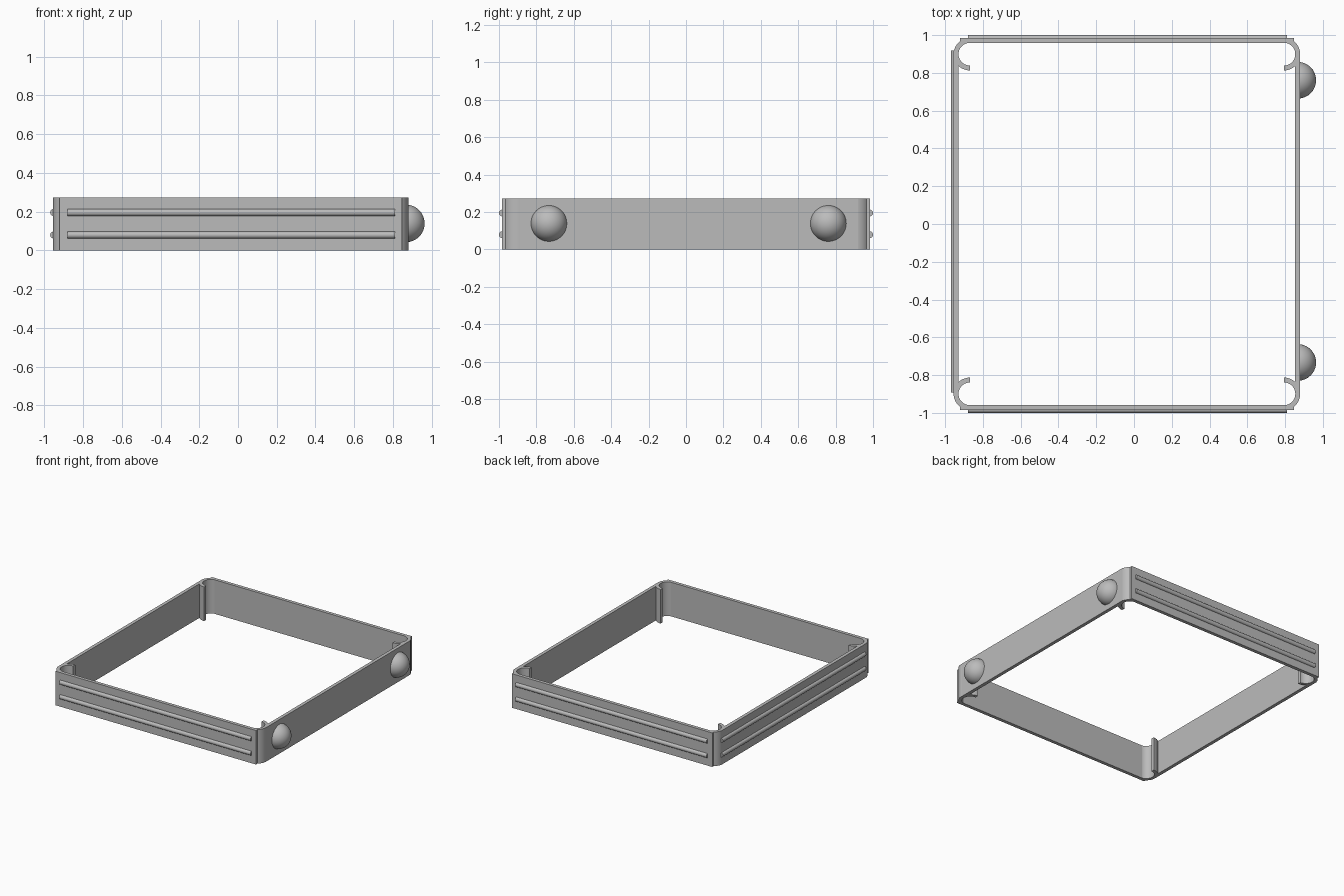
import bpy, bmesh, math
from mathutils import Vector, Matrix

if "Cube" in bpy.data.objects:
    bpy.data.objects.remove(bpy.data.objects["Cube"])

H = 0.272                      # frame height
XL, XR, Y = -0.955, 0.88, 0.985  # outer faces of the walls
T = 0.027                      # wall thickness
RO, RI = 0.086, 0.06           # corner curl radii
YC = 0.014                     # offset of the side parts along y

grey = bpy.data.materials.new("satin grey")
grey.diffuse_color = (0.5, 0.5, 0.5, 1)
grey.use_nodes = True
grey.node_tree.nodes["Principled BSDF"].inputs["Base Color"].default_value = grey.diffuse_color


def finish(name, bm, smooth=True):
    bmesh.ops.recalc_face_normals(bm, faces=bm.faces[:])
    me = bpy.data.meshes.new(name)
    bm.to_mesh(me)
    bm.free()
    me.materials.append(grey)
    ob = bpy.data.objects.new(name, me)
    bpy.context.collection.objects.link(ob)
    if smooth:
        bpy.context.view_layer.objects.active = ob
        ob.select_set(True)
        bpy.ops.object.shade_smooth_by_angle(angle=math.radians(35))
        ob.select_set(False)
    return ob


def box(name, x0, x1, y0, y1):
    bm = bmesh.new()
    bmesh.ops.create_cube(bm, size=1)
    bmesh.ops.scale(bm, vec=(x1 - x0, y1 - y0, H), verts=bm.verts)
    bmesh.ops.translate(bm, vec=((x0 + x1) / 2, (y0 + y1) / 2, H / 2), verts=bm.verts)
    finish(name, bm, False)


def curl(name, cx, cy, sx, sy):
    """Half-round strip that joins two walls and hooks back inside."""
    n = 24
    angles = [math.pi / 2 + math.pi * i / n for i in range(n + 1)]
    ring = [(RO, a) for a in angles] + [(RI, a) for a in reversed(angles)]
    bm = bmesh.new()
    vs = [bm.verts.new((cx - sx * r * math.cos(a), cy + sy * r * math.sin(a), 0))
          for r, a in ring]
    face = bm.faces.new(vs)
    ext = bmesh.ops.extrude_face_region(bm, geom=[face])
    bmesh.ops.translate(bm, vec=(0, 0, H),
                        verts=[v for v in ext["geom"] if isinstance(v, bmesh.types.BMVert)])
    finish(name, bm)


def rib(name, centre, length, axis):
    bm = bmesh.new()
    rot = Matrix.Rotation(math.pi / 2, 4, 'Y' if axis == 'x' else 'X')
    bmesh.ops.create_cone(bm, cap_ends=True, segments=24, radius1=0.018, radius2=0.018,
                          depth=length, matrix=Matrix.Translation(Vector(centre)) @ rot)
    finish(name, bm)


# Walls
box("front_wall", -0.922, 0.848, -Y, -Y + T)
box("back_wall", -0.922, 0.848, Y - T, Y)
box("left_wall", XL, XL + T, YC - 0.905, YC + 0.905)
box("right_wall", XR - T, XR, YC - 0.905, YC + 0.905)

# Curled corners
for sx, side, cx in ((-1, "left", XL + RO), (1, "right", XR - RO)):
    for sy, end in ((-1, "front"), (1, "back")):
        curl(f"{end}_{side}_corner_curl", cx, sy * (Y - RO), sx, sy)

# Ribs on front, back and left walls
for z, level in ((0.079, "lower"), (0.195, "upper")):
    rib(f"front_{level}_rib", (-0.035, -Y + 0.003, z), 1.69, 'x')
    rib(f"back_{level}_rib", (-0.035, Y - 0.003, z), 1.69, 'x')
    rib(f"left_{level}_rib", (XL + 0.003, YC, z), 1.81, 'y')

# Domed knobs on the right wall
for y, end in ((YC - 0.747, "front"), (YC + 0.747, "back")):
    bm = bmesh.new()
    bmesh.ops.create_uvsphere(bm, u_segments=40, v_segments=24, radius=0.097)
    bmesh.ops.bisect_plane(bm, geom=bm.verts[:] + bm.edges[:] + bm.faces[:],
                           plane_co=(0, 0, 0), plane_no=(1, 0, 0), clear_inner=True)
    bmesh.ops.holes_fill(bm, edges=[e for e in bm.edges if e.is_boundary])
    bmesh.ops.translate(bm, vec=(XR - 0.013, y, 0.139), verts=bm.verts)
    finish(f"{end}_knob", bm)
